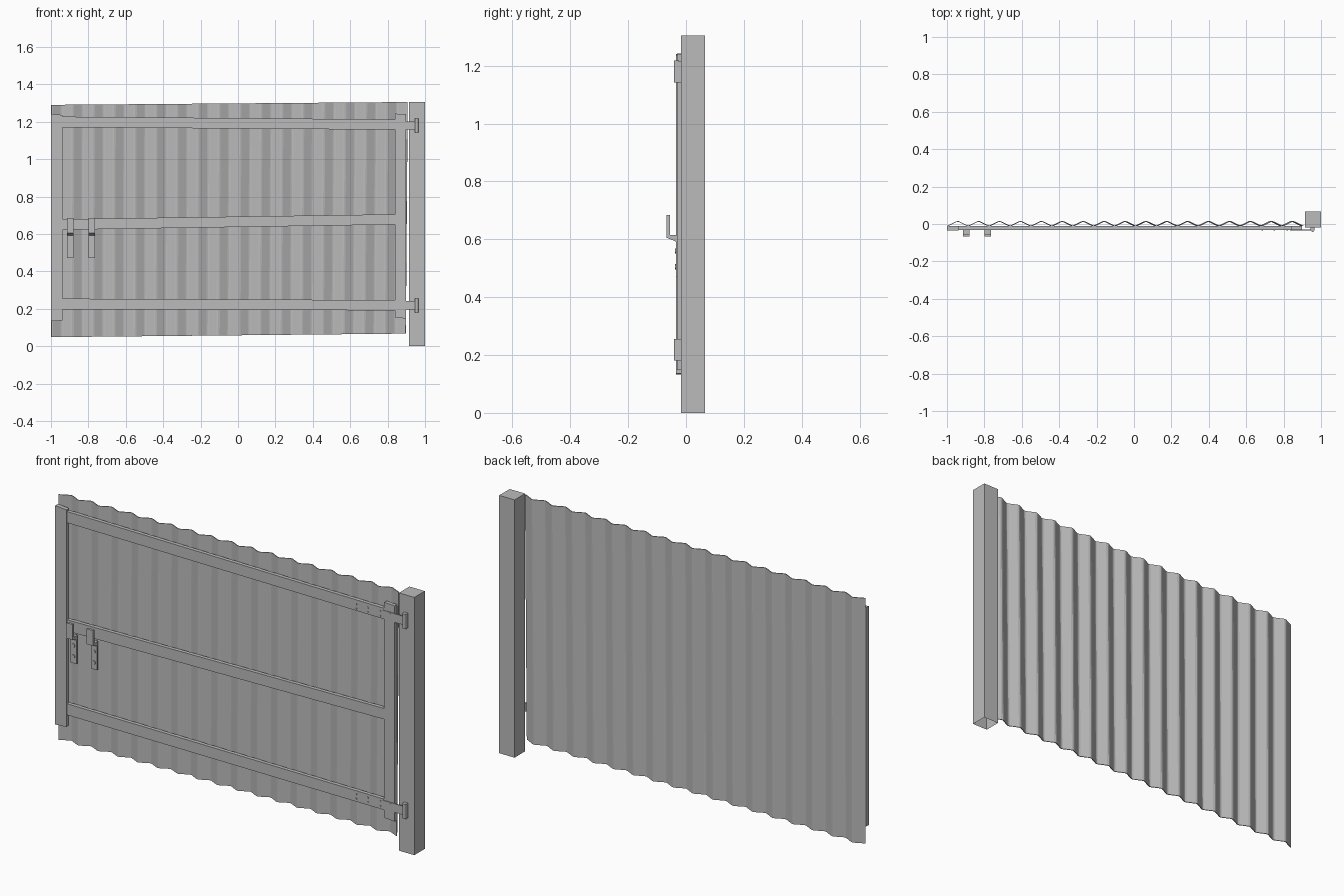
import bpy, bmesh, math
from mathutils import Vector

cube = bpy.data.objects.get("Cube")
if cube:
    bpy.data.objects.remove(cube, do_unlink=True)

steel = bpy.data.materials.new("galvanised grey")
steel.use_nodes = True
colour = (0.5, 0.5, 0.5, 1)
steel.diffuse_color = colour
steel.node_tree.nodes["Principled BSDF"].inputs["Base Color"].default_value = colour


def finish(name, bm):
    bmesh.ops.recalc_face_normals(bm, faces=bm.faces)
    mesh = bpy.data.meshes.new(name)
    bm.to_mesh(mesh)
    bm.free()
    mesh.materials.append(steel)
    obj = bpy.data.objects.new(name, mesh)
    bpy.context.collection.objects.link(obj)
    return obj


def prism(name, outline, direction):
    """Extrude a closed outline of 3D points along a direction."""
    bm = bmesh.new()
    face = bm.faces.new([bm.verts.new(p) for p in outline])
    result = bmesh.ops.extrude_face_region(bm, geom=[face], use_keep_orig=True)
    verts = [g for g in result["geom"] if isinstance(g, bmesh.types.BMVert)]
    bmesh.ops.translate(bm, vec=Vector(direction), verts=verts)
    return finish(name, bm)


def bar(name, corners, front, back):
    """Flat bar whose front outline is given as (x, z) corners."""
    return prism(name, [(x, front, z) for x, z in corners], (0, back - front, 0))


def box(name, x0, x1, z0, z1, front, back):
    return bar(name, [(x0, z0), (x1, z0), (x1, z1), (x0, z1)], front, back)


def cylinder(name, centre, radius, depth, upright=False):
    bm = bmesh.new()
    bmesh.ops.create_cone(bm, cap_ends=True, segments=12, radius1=radius,
                          radius2=radius, depth=depth)
    obj = finish(name, bm)
    obj.location = centre
    if not upright:
        obj.rotation_euler.x = math.pi / 2
    return obj


# Gate post, open at the foot
post = box("gate_post", 0.914, 1.0, 0, 1.305, -0.018, 0.066)
bm = bmesh.new()
bm.from_mesh(post.data)
foot = [f for f in bm.faces if f.calc_center_median().z < 0.01]
bmesh.ops.delete(bm, geom=foot, context='FACES_ONLY')
bm.to_mesh(post.data)
bm.free()

# Corrugated sheet, slightly out of square
waves, left, width = 17, -0.998, 1.895
wave = [(0, -0.010), (0.07, -0.008), (0.43, 0.012),
        (0.5, 0.014), (0.57, 0.012), (0.93, -0.008)]
profile = [((i + t) / waves, y) for i in range(waves) for t, y in wave]
profile.append((1, wave[0][1]))
bm = bmesh.new()
rows = []
for low, high, lean in ((0.048, 0.067, 0), (1.290, 1.305, 0.01)):
    rows.append([bm.verts.new((left + (width + lean) * t, y, low + (high - low) * t))
                 for t, y in profile])
for i in range(len(profile) - 1):
    bm.faces.new((rows[0][i], rows[0][i + 1], rows[1][i + 1], rows[1][i]))
sheet = finish("corrugated_sheet", bm)
solid = sheet.modifiers.new("thickness", 'SOLIDIFY')
solid.thickness = 0.004
solid.offset = 0

# Upright frame members
bar("latch_stile", [(-1, 0.133), (-0.937, 0.137), (-0.937, 1.236), (-1, 1.241)],
    -0.034, -0.012)
bar("hinge_stile", [(0.84, 0.152), (0.899, 0.148), (0.899, 1.24), (0.84, 1.243)],
    -0.031, -0.012)

# Horizontal rails, each with its own slight tilt
for name, z_left, z_right in (("top_rail", 1.17, 1.157),
                              ("middle_rail", 0.622, 0.65),
                              ("bottom_rail", 0.197, 0.191)):
    bar(name, [(-0.937, z_left), (0.84, z_right),
               (0.84, z_right + 0.055), (-0.937, z_left + 0.057)], -0.031, -0.012)

# Hinges with strap, bolts, pin and plate on the post
for level, z in (("upper", 1.18), ("lower", 0.218)):
    box(level + "_hinge_strap", 0.835, 0.952, z - 0.022, z + 0.022, -0.034, -0.029)
    box(level + "_hinge_leaf", 0.944, 0.966, z - 0.037, z + 0.037, -0.034, -0.017)
    cylinder(level + "_hinge_pin", (0.955, -0.033, z), 0.009, 0.075, True)
    for i, x in enumerate((0.685, 0.75, 0.82, 0.875)):
        for side in (-1, 1):
            cylinder(f"{level}_hinge_bolt_{i}_{side}",
                     (x, -0.032, z + side * 0.012), 0.004, 0.005)

# Hooks for the locking bar: back plate, shelf and upturned lip
hook = [(-0.026, 0.47), (-0.034, 0.47), (-0.034, 0.592), (-0.068, 0.606),
        (-0.068, 0.684), (-0.056, 0.684), (-0.056, 0.615), (-0.026, 0.615)]
for side, x in (("outer", -0.915), ("inner", -0.8)):
    prism(side + "_bar_hook", [(x, y, z) for y, z in hook], (0.035, 0, 0))
    for z in (0.505, 0.56):
        cylinder(f"{side}_hook_bolt_{z}", (x + 0.0175, -0.035, z), 0.009, 0.006)
